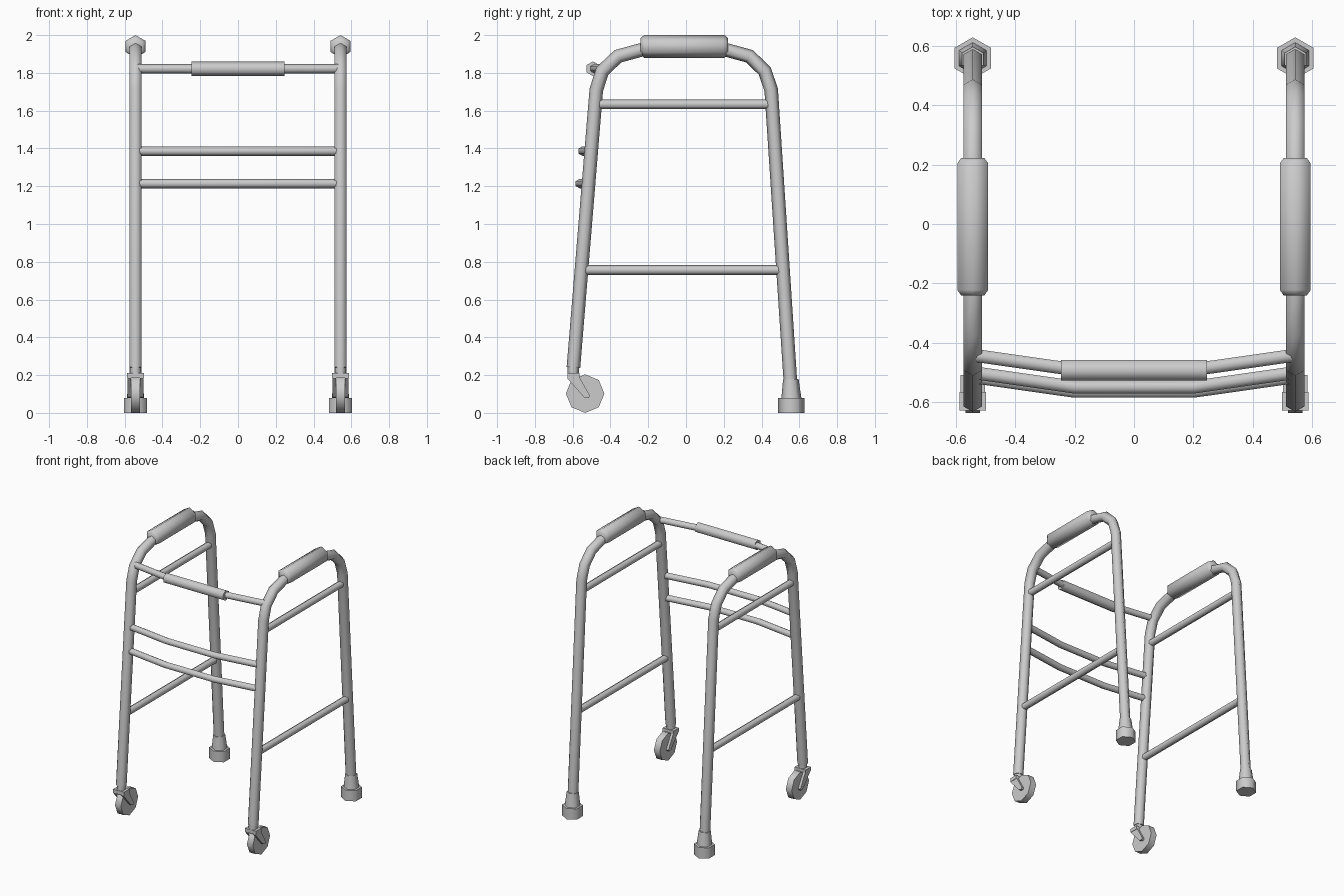
import bpy, bmesh, math
from mathutils import Vector

cube = bpy.data.objects.get("Cube")
if cube:
    bpy.data.objects.remove(cube, do_unlink=True)

grey = bpy.data.materials.new("light grey metal")
grey.use_nodes = True
grey.diffuse_color = (0.6, 0.6, 0.6, 1)
grey.node_tree.nodes["Principled BSDF"].inputs["Base Color"].default_value = (0.6, 0.6, 0.6, 1)

X, Y, Z = Vector((1, 0, 0)), Vector((0, 1, 0)), Vector((0, 0, 1))
SIDE_X = 0.5425


def finish(name, bm, angle):
    bmesh.ops.recalc_face_normals(bm, faces=bm.faces)
    mesh = bpy.data.meshes.new(name)
    bm.to_mesh(mesh)
    bm.free()
    mesh.materials.append(grey)
    obj = bpy.data.objects.new(name, mesh)
    bpy.context.collection.objects.link(obj)
    bpy.ops.object.select_all(action='DESELECT')
    obj.select_set(True)
    bpy.context.view_layer.objects.active = obj
    bpy.ops.object.shade_smooth_by_angle(angle=math.radians(angle))
    return obj


def tube(name, path, radii, normal, point_axis="plane", sides=6, angle=62):
    """Mitred sweep along a flat path; corners point in the plane or along its normal."""
    pts = [Vector(p) for p in path]
    if not isinstance(radii, (list, tuple)):
        radii = [radii] * len(pts)
    bm = bmesh.new()
    rings = []
    for i, p in enumerate(pts):
        a = (p - pts[i - 1]).normalized() if i else None
        b = (pts[i + 1] - p).normalized() if i < len(pts) - 1 else None
        a, b = a or b, b or a
        tangent = (a + b).normalized()
        across = normal.cross(tangent) / tangent.dot(a)
        u, v = (across, normal) if point_axis == "plane" else (normal, across)
        steps = [2 * math.pi * k / sides for k in range(sides)]
        rings.append([bm.verts.new(p + radii[i] * (u * math.cos(t) + v * math.sin(t)))
                      for t in steps])
    for lo, hi in zip(rings, rings[1:]):
        for k in range(sides):
            n = (k + 1) % sides
            bm.faces.new((lo[k], lo[n], hi[n], hi[k]))
    bm.faces.new(rings[0])
    bm.faces.new(rings[-1])
    return finish(name, bm, angle)


def plate(name, profile, x0, x1):
    """Side profile of (y, z) points extruded across x."""
    bm = bmesh.new()
    face = bm.faces.new([bm.verts.new((x0, y, z)) for y, z in profile])
    ext = bmesh.ops.extrude_face_region(bm, geom=[face])
    verts = [g for g in ext["geom"] if isinstance(g, bmesh.types.BMVert)]
    bmesh.ops.translate(bm, verts=verts, vec=X * (x1 - x0))
    return finish(name, bm, 30)


# Centre line of one bent side frame, front foot to rear foot
FRAME = [(-0.596, 0.24), (-0.475, 1.71), (-0.443, 1.81), (-0.36, 1.888), (-0.24, 1.921),
         (-0.14, 1.938), (0.116, 1.938), (0.216, 1.921), (0.336, 1.888), (0.417, 1.81),
         (0.451, 1.71), (0.553, 0.16)]


def front_leg_y(z):
    return -0.596 + 0.121 * (z - 0.24) / 1.47


def rear_leg_y(z):
    return 0.553 - 0.102 * (z - 0.16) / 1.55


for side, x in (("left", SIDE_X), ("right", -SIDE_X)):
    tube(side + "_frame", [(x, y, z) for y, z in FRAME], 0.036, X)

    # Hand grip with tapered ends
    tube(side + "_hand_grip", [(x, y, 1.94) for y in (-0.24, -0.222, 0.204, 0.222)],
         [0.045, 0.06, 0.06, 0.045], X, angle=61)

    # Lengthwise braces
    for label, z in (("upper", 1.634), ("lower", 0.756)):
        tube(f"{side}_{label}_brace", [(x, front_leg_y(z) + 0.02, z), (x, rear_leg_y(z) - 0.02, z)],
             0.026, X)

    # Rubber foot: base and tapered collar
    tube(side + "_foot_base", [(x, 0.558, 0), (x, 0.558, 0.08)], 0.07, X, angle=61)
    tube(side + "_foot_collar", [(x, 0.558, 0.07), (x, 0.555, 0.178)], [0.054, 0.041], X, angle=61)

    # Caster: stem, fork crown, two trailing arms and wheel
    tube(side + "_caster_stem", [(x, -0.598, 0.19), (x, -0.596, 0.26)], 0.03, X)
    plate(side + "_fork_crown", [(-0.628, 0.185), (-0.565, 0.185), (-0.565, 0.212), (-0.628, 0.212)],
          x - 0.045, x + 0.045)
    arm = [(-0.628, 0.19), (-0.565, 0.19), (-0.508, 0.09), (-0.515, 0.079), (-0.54, 0.083), (-0.628, 0.182)]
    for label, d in (("outer", 1), ("inner", -1)):
        off = d * math.copysign(1, x)
        plate(f"{side}_{label}_fork_arm", arm, x + off * 0.024, x + off * 0.042)
    tube(side + "_wheel", [(x - 0.024, -0.534, 0.102), (x + 0.024, -0.534, 0.102)],
         0.102, Z, sides=8, angle=50)

# Bowed bars joining the two frames at the front
for name, z in (("top_front_bar", 1.822), ("middle_front_bar", 1.386), ("lower_front_bar", 1.214)):
    y = front_leg_y(z) if z < 1.71 else -0.443
    tube(name, [(-0.53, y, z), (-0.2, y - 0.047, z), (0.2, y - 0.047, z), (0.53, y, z)],
         0.025, Z, "normal")

# Sleeve on the top front bar
tube("front_sleeve", [(-0.245, -0.492, 1.822), (0.245, -0.492, 1.822)], 0.039, Z, "normal")
